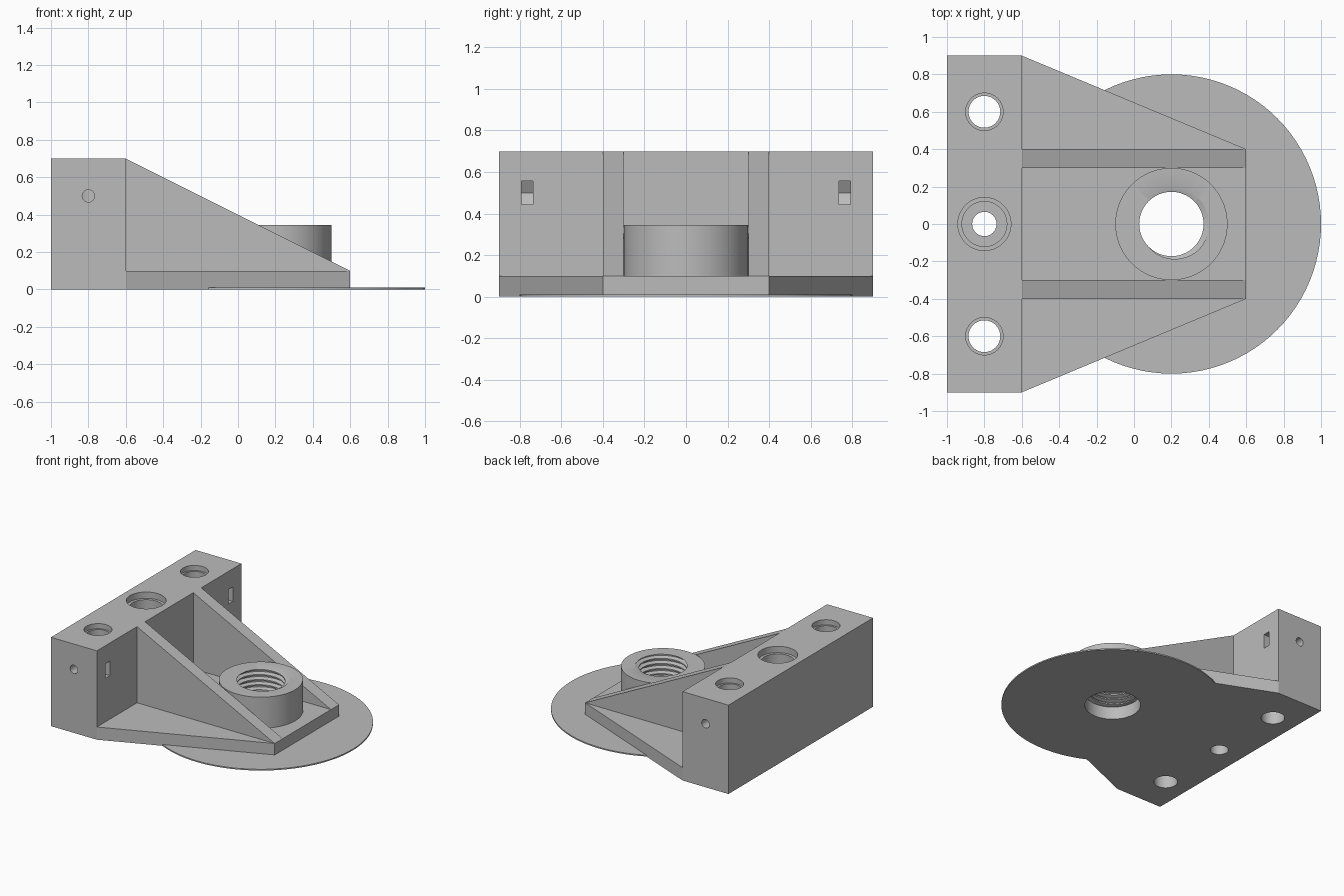
import bpy
import bmesh
from math import cos, sin, pi, radians
from mathutils import Vector

cube = bpy.data.objects.get("Cube")
if cube:
    bpy.data.objects.remove(cube, do_unlink=True)

grey = bpy.data.materials.new("plain grey")
grey.use_nodes = True
grey.diffuse_color = (0.5, 0.5, 0.5, 1)
grey.node_tree.nodes["Principled BSDF"].inputs["Base Color"].default_value = (0.5, 0.5, 0.5, 1)

BORE = (0.2, 0, 0)      # axis of the threaded boss
SEGMENTS = 96


def finish(name, bm, location=(0, 0, 0)):
    bmesh.ops.recalc_face_normals(bm, faces=bm.faces)
    mesh = bpy.data.meshes.new(name)
    bm.to_mesh(mesh)
    bm.free()
    mesh.materials.append(grey)
    ob = bpy.data.objects.new(name, mesh)
    ob.location = location
    bpy.context.collection.objects.link(ob)
    return ob


def prism(name, points, sweep):
    """Extrude a flat outline along a vector."""
    bm = bmesh.new()
    face = bm.faces.new([bm.verts.new(p) for p in points])
    new = bmesh.ops.extrude_face_region(bm, geom=[face])["geom"]
    moved = [v for v in new if isinstance(v, bmesh.types.BMVert)]
    bmesh.ops.translate(bm, verts=moved, vec=Vector(sweep))
    if not any(len(f.verts) == len(points) and f.is_valid and f == face for f in bm.faces):
        bm.faces.new([v for v in bm.verts if v not in moved])
    return finish(name, bm)


def lathe(name, profile, location, steps=SEGMENTS):
    """Spin a closed (radius, height) profile around the vertical axis."""
    bm = bmesh.new()
    verts = [bm.verts.new((r, 0, z)) for r, z in profile]
    edges = []
    for i, v in enumerate(verts):
        w = verts[(i + 1) % len(verts)]
        if v.co.x > 0 or w.co.x > 0:
            edges.append(bm.edges.new((v, w)))
    bmesh.ops.spin(bm, geom=verts + edges, cent=(0, 0, 0), axis=(0, 0, 1),
                   angle=2 * pi, steps=steps)
    bmesh.ops.remove_doubles(bm, verts=bm.verts, dist=1e-5)
    return finish(name, bm, location)


def thread_cutter(name, minor, major, pitch, start, turns):
    """Closed helical screw shape."""
    n, radii = 64, (minor, minor, major, major)
    rows = 4 * turns
    bm = bmesh.new()
    grid = []
    for j in range(n):
        a = 2 * pi * j / n
        grid.append([bm.verts.new((radii[i % 4] * cos(a), radii[i % 4] * sin(a),
                                   start + pitch * (i / 4 + j / n)))
                     for i in range(rows + (5 if j == 0 else 1))])

    def at(j, i):
        return grid[j][i] if j < n else grid[0][i + 4]

    for j in range(n):
        for i in range(rows):
            bm.faces.new((at(j, i), at(j + 1, i), at(j + 1, i + 1), at(j, i + 1)))
    # Cone-like caps close both ends
    for row, tip_z in ((0, start - 0.2), (rows, start + pitch * turns + 0.3)):
        tip = bm.verts.new((0, 0, tip_z))
        loop = [at(j, row) for j in range(n + 1)] + [grid[0][row + k] for k in (3, 2, 1)]
        for k, v in enumerate(loop):
            bm.faces.new((v, loop[(k + 1) % len(loop)], tip))
    return finish(name, bm, BORE)


def cut(target, cutters):
    bpy.context.view_layer.update()
    for c in cutters:
        c.hide_render = True
        mod = target.modifiers.new("cut", "BOOLEAN")
        mod.operation = "DIFFERENCE"
        mod.solver = "EXACT"
        mod.object = c
        bpy.context.view_layer.objects.active = target
        bpy.ops.object.modifier_apply(modifier=mod.name)
        bpy.data.objects.remove(c, do_unlink=True)


# Mounting block with vertical bores, side screw holes and nut slots
block = prism("mounting_block", [(-1, -0.9, 0), (-0.6, -0.9, 0), (-0.6, 0.9, 0), (-1, 0.9, 0)],
              (0, 0, 0.7))
cutters = [lathe("centre_bore", [(0, -0.1), (0.065, -0.1), (0.065, 0.1), (0.12, 0.1),
                                 (0.12, 0.65), (0.142, 0.65), (0.142, 0.8), (0, 0.8)],
                 (-0.8, 0, 0), 64)]
for side in (-1, 1):
    cutters.append(lathe("outer_bore", [(0, -0.1), (0.085, -0.1), (0.085, 0.66),
                                        (0.1, 0.66), (0.1, 0.8), (0, 0.8)],
                         (-0.8, side * 0.6, 0), 64))
    hole = lathe("screw_hole", [(0, 0), (0.033, 0), (0.033, 0.35), (0, 0.35)],
                 (-0.8, side * 0.6, 0.5), 32)
    hole.rotation_euler.x = -side * pi / 2
    slot = [(-0.5, 0.443), (-0.5, 0.557), (-0.833, 0.557), (-0.866, 0.5), (-0.833, 0.443)]
    cutters += [hole, prism("nut_slot", [(x, side * 0.737, z) for x, z in slot],
                            (0, side * 0.055, 0))]
cut(block, cutters)

# Tapered base plate with a clearance hole
plate = prism("base_plate", [(-0.6, -0.9, 0), (0.6, -0.4, 0), (0.6, 0.4, 0), (-0.6, 0.9, 0)],
              (0, 0, 0.1))
cut(plate, [lathe("clearance", [(0, -0.1), (0.2, -0.1), (0.2, 0.2), (0, 0.2)], BORE)])

# Sloping ribs
ribs = [prism(name, [(-0.6, y, 0.1), (0.6, y, 0.1), (-0.6, y, 0.7)], (0, 0.1, 0))
        for name, y in (("left_rib", 0.3), ("right_rib", -0.4))]

# Threaded boss
boss = lathe("threaded_boss", [(0, 0.1), (0.3, 0.1), (0.3, 0.345), (0, 0.345)], BORE)
cut(boss, [thread_cutter("thread", 0.172, 0.2, 0.04, 0.0, 11)])

# Thin round foot
foot = lathe("round_foot", [(0.2, 0), (0.8, 0), (0.8, 0.01), (0.2, 0.01)], BORE)

bpy.ops.object.select_all(action="DESELECT")
for ob in [block, plate, boss, foot] + ribs:
    ob.select_set(True)
    bpy.context.view_layer.objects.active = ob
bpy.ops.object.shade_smooth_by_angle(angle=radians(30))
